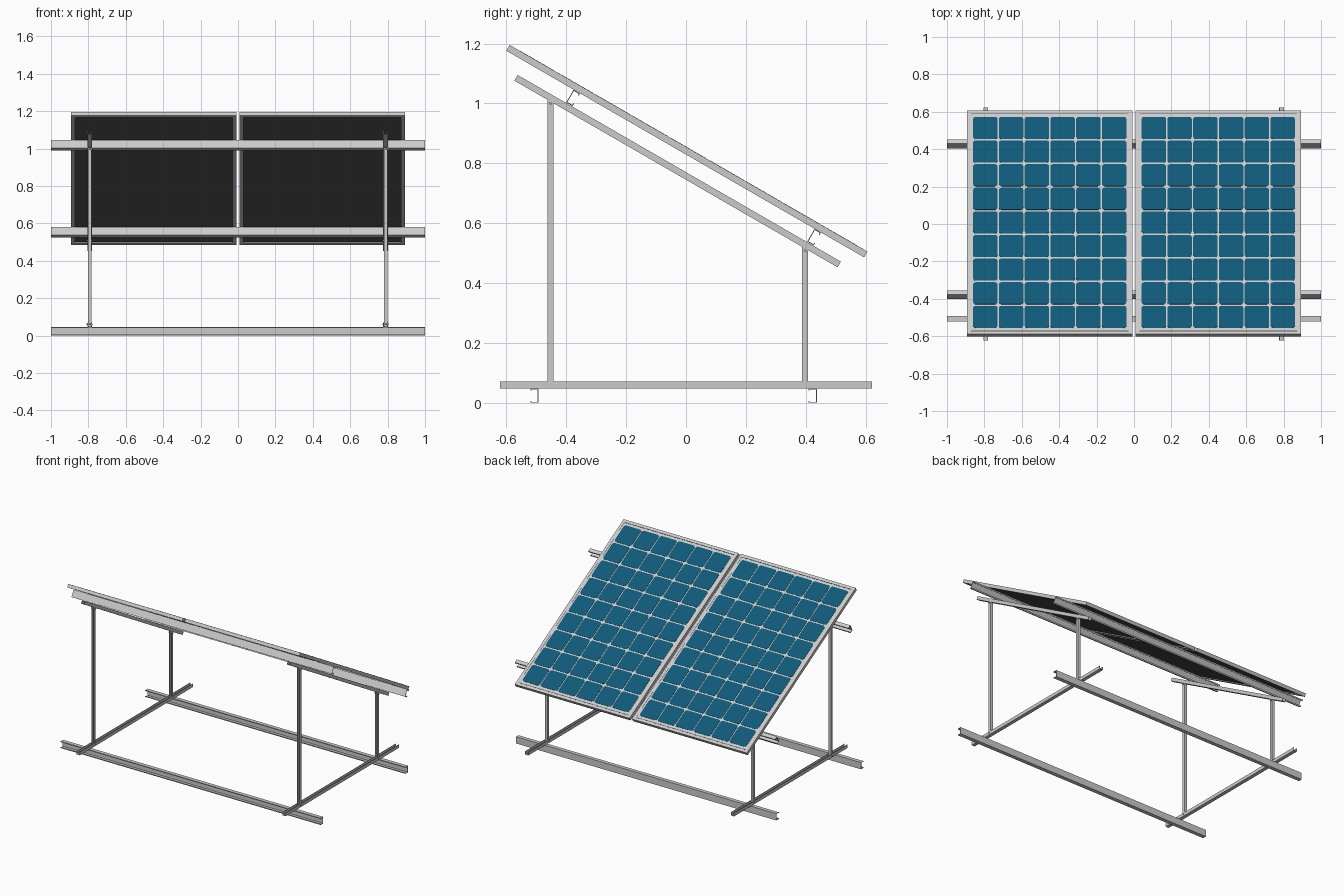
import bpy, bmesh, math
from mathutils import Matrix, Vector

if "Cube" in bpy.data.objects:
    bpy.data.objects.remove(bpy.data.objects["Cube"])

TILT = math.radians(-30)
# panel frame axes: local x = x, local y = down the slope (+y), local z = normal
SLOPE = Matrix.Rotation(TILT, 4, 'X')
FLAT = Matrix.Identity(4)


def material(name, color):
    m = bpy.data.materials.new(name)
    m.diffuse_color = (*color, 1)
    m.use_nodes = True
    m.node_tree.nodes["Principled BSDF"].inputs["Base Color"].default_value = m.diffuse_color
    return m


cell_blue = material("cell_blue", (0.005, 0.1, 0.19))
dark_sheet = material("dark_sheet", (0.09, 0.09, 0.09))
pale_sheet = material("pale_sheet", (0.6, 0.6, 0.58))


def finish(name, bm, matrix=FLAT, mat=None):
    bmesh.ops.recalc_face_normals(bm, faces=bm.faces)
    me = bpy.data.meshes.new(name)
    bm.to_mesh(me)
    bm.free()
    ob = bpy.data.objects.new(name, me)
    bpy.context.collection.objects.link(ob)
    ob.matrix_world = matrix
    if mat:
        me.materials.append(mat)
    return ob


def add_box(bm, lo, hi):
    lo, hi = Vector(lo), Vector(hi)
    size = hi - lo
    bmesh.ops.create_cube(bm, size=1, matrix=Matrix.Translation((lo + hi) / 2)
                          @ Matrix.Diagonal((*size, 1)))


def add_prism(bm, outline, offset):
    face = bm.faces.new([bm.verts.new(p) for p in outline])
    ext = bmesh.ops.extrude_face_region(bm, geom=[face], use_keep_orig=True)
    bmesh.ops.translate(bm, vec=offset,
                        verts=[v for v in ext["geom"] if isinstance(v, bmesh.types.BMVert)])


def channel(name, start, along, web_dir, open_dir, width, depth, lip=0.0, t=0.003, matrix=FLAT):
    """C-channel: web of given width along web_dir, flanges reaching along open_dir."""
    h = width / 2
    right = [(h, 0), (h, depth)]
    if lip:
        right += [(h - lip, depth), (h - lip, depth - t), (h - t, depth - t)]
    else:
        right += [(h - t, depth)]
    right += [(h - t, t)]
    pts = right + [(-a, b) for a, b in reversed(right)]
    s, w, o = Vector(start), Vector(web_dir), Vector(open_dir)
    bm = bmesh.new()
    add_prism(bm, [s + w * a + o * b for a, b in pts], Vector(along))
    return finish(name, bm, matrix)


# long ground rails
for label, y in (("rear", 0.437), ("front", -0.493)):
    channel(f"ground_rail_{label}", (-1, y, 0.0235), (2, 0, 0), (0, 0, 1), (0, -1, 0),
            0.047, 0.027, lip=0.006)

# long tilted purlins under the panels
for label, y, z in (("high", -0.378, 1.017), ("low", 0.429, 0.555)):
    p = SLOPE.inverted() @ Vector((0, y, z))
    channel(f"purlin_{label}", (-1, p.y - 0.0125, 0.693), (2, 0, 0), (0, 0, 1), (0, 1, 0),
            0.049, 0.025, lip=0.009, matrix=SLOPE)

# the two side trestles
s0 = (SLOPE.inverted() @ Vector((0, -0.573, 1.077))).y
s1 = (SLOPE.inverted() @ Vector((0, 0.507, 0.453))).y
for side, x in (("left", -0.793), ("right", 0.789)):
    channel(f"base_beam_{side}", (x, -0.622, 0.047), (0, 1.244, 0), (1, 0, 0), (0, 0, 1),
            0.025, 0.023)
    channel(f"sloped_beam_{side}", (x, s0, 0.645), (0, s1 - s0, 0), (1, 0, 0), (0, 0, 1),
            0.025, 0.022, matrix=SLOPE)
    for label, y, top in (("tall", -0.453, 1.012), ("short", 0.398, 0.52)):
        channel(f"{label}_leg_{side}", (x, y + 0.01, 0.05), (0, 0, top - 0.05),
                (1, 0, 0), (0, -1, 0), 0.019, 0.02)
        # bolts through the leg ends
        bm = bmesh.new()
        for z in (0.06, top - 0.012):
            bmesh.ops.create_cone(bm, cap_ends=True, segments=6, radius1=0.005, radius2=0.005,
                                  depth=0.032, matrix=Matrix.Translation((x, y, z))
                                  @ Matrix.Rotation(math.pi / 2, 4, 'Y'))
        finish(f"{label}_leg_bolts_{side}", bm)

# solar panels, built in slope space
y0 = (SLOPE.inverted() @ Vector((0, -0.600, 1.177))).y
y1 = (SLOPE.inverted() @ Vector((0, 0.595, 0.485))).y
yc = (y0 + y1) / 2
BOT, TOP, RIM = 0.718, 0.7405, 0.02
COLS, ROWS, PX, PY = 6, 9, 0.1378, 0.1458
CW, CH, CUT = 0.0655, 0.068, 0.014


def rounded_rect(cx, cy, z):
    pts = []
    for k, (sx, sy) in enumerate(((1, 1), (-1, 1), (-1, -1), (1, -1))):
        for i in range(4):
            a = math.pi / 2 * (k + i / 3)
            pts.append((cx + sx * (CW - CUT) + CUT * math.cos(a),
                        cy + sy * (CH - CUT) + CUT * math.sin(a), z))
    return pts


for side, xa, xb in (("left", -0.892, -0.009), ("right", 0.009, 0.892)):
    # rim frame
    bm = bmesh.new()
    add_box(bm, (xa, y0, BOT), (xa + RIM, y1, TOP))
    add_box(bm, (xb - RIM, y0, BOT), (xb, y1, TOP))
    add_box(bm, (xa + RIM, y0, BOT), (xb - RIM, y0 + RIM, TOP))
    add_box(bm, (xa + RIM, y1 - RIM, BOT), (xb - RIM, y1, TOP))
    finish(f"panel_frame_{side}", bm, SLOPE)
    # pale front sheet and dark back sheet
    bm = bmesh.new()
    add_box(bm, (xa + RIM, y0 + RIM, TOP - 0.008), (xb - RIM, y1 - RIM, TOP - 0.001))
    finish(f"front_sheet_{side}", bm, SLOPE, pale_sheet)
    bm = bmesh.new()
    add_box(bm, (xa + RIM, y0 + RIM, BOT + 0.006), (xb - RIM, y1 - RIM, TOP - 0.008))
    finish(f"back_sheet_{side}", bm, SLOPE, dark_sheet)
    # thin dark seam along both ends
    bm = bmesh.new()
    for y in (y0 + RIM, y1 - RIM):
        add_box(bm, (xa + RIM, y - 0.002, TOP - 0.002), (xb - RIM, y + 0.002, TOP + 0.0004))
    finish(f"end_seams_{side}", bm, SLOPE, dark_sheet)
    # solar cells
    bm = bmesh.new()
    xc = (xa + xb) / 2
    for i in range(COLS):
        for j in range(ROWS):
            add_prism(bm, rounded_rect(xc + (i - (COLS - 1) / 2) * PX,
                                       yc + (j - (ROWS - 1) / 2) * PY, TOP - 0.002),
                      Vector((0, 0, 0.0026)))
    finish(f"solar_cells_{side}", bm, SLOPE, cell_blue)
